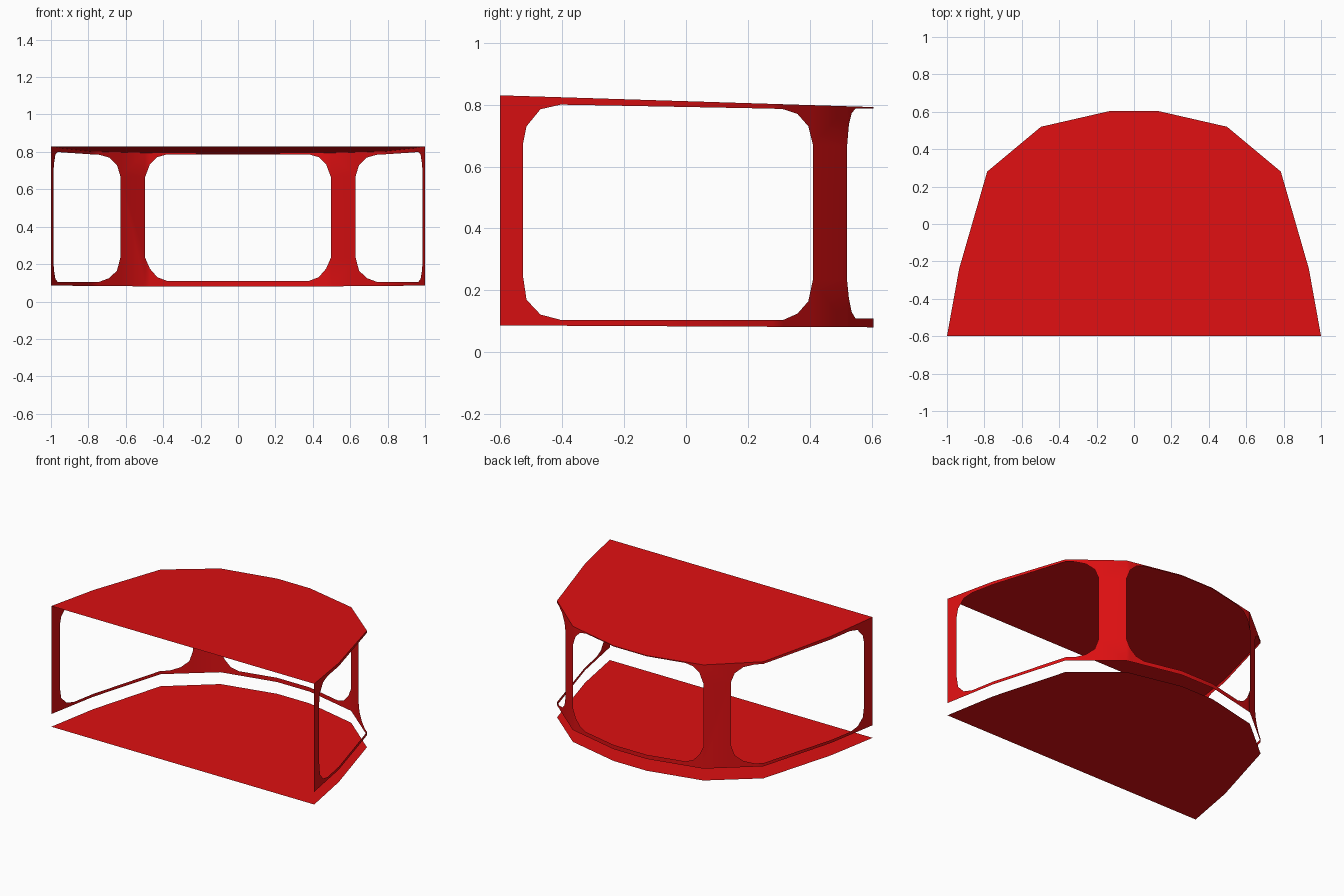
import bpy, bmesh, math

if "Cube" in bpy.data.objects:
    bpy.data.objects.remove(bpy.data.objects["Cube"])

red = bpy.data.materials.new("bright red")
red.diffuse_color = (0.73, 0.005, 0.006, 1)
red.use_nodes = True
red.node_tree.nodes["Principled BSDF"].inputs["Base Color"].default_value = red.diffuse_color

# right half of the plan outline, front corner to rear centre
HALF = [(1.0, -0.6), (0.935, -0.24), (0.785, 0.28), (0.497, 0.52), (0.125, 0.605)]


def top(y):
    return 0.83 - 0.0315 * (y + 0.6)


def bottom(y):
    return 0.087 - 0.005 * (y + 0.6)


def on_outline(y):
    """x of the right-hand outline at depth y"""
    for (x0, y0), (x1, y1) in zip(HALF, HALF[1:]):
        if y <= y1:
            return x0 + (x1 - x0) * (y - y0) / (y1 - y0)
    return HALF[-1][0]


def finish(bm, name):
    mesh = bpy.data.meshes.new(name)
    bm.to_mesh(mesh)
    bm.free()
    mesh.materials.append(red)
    obj = bpy.data.objects.new(name, mesh)
    bpy.context.collection.objects.link(obj)
    bpy.ops.object.select_all(action='DESELECT')
    obj.select_set(True)
    bpy.context.view_layer.objects.active = obj
    bpy.ops.object.shade_smooth_by_angle(angle=math.radians(40))


def sheet(name, height):
    """horizontal panel filling the outline, with a cross strip at the front"""
    bm = bmesh.new()
    xs = on_outline(-0.42)
    pts = [HALF[0], (xs, -0.42)] + HALF[1:]
    right = [bm.verts.new((x, y, height(y))) for x, y in pts]
    left = [bm.verts.new((-x, y, height(y))) for x, y in pts]
    bm.faces.new([left[0], right[0], right[1], left[1]])
    bm.faces.new(right[1:] + left[:0:-1])
    finish(bm, name)


sheet("roof", top)
sheet("floor_panel", lambda y: 0.0)

# wall stations: depth, window sill, window head (None = solid)
SIDE = [(-0.6, None, None), (-0.527, 0.25, 0.67), (-0.515, 0.17, 0.73),
        (-0.47, 0.122, 0.785), (-0.405, 0.105, 0.80), (-0.24, 0.105, 0.797),
        (0.28, 0.105, 0.787), (0.315, 0.105, 0.785), (0.36, 0.125, 0.77),
        (0.395, 0.165, 0.73), (0.41, 0.235, 0.67)]
REAR = [(0.52, 0.235, 0.665), (0.526, 0.175, 0.735), (0.535, 0.13, 0.772),
        (0.547, 0.11, 0.787), (0.605, 0.11, 0.787)]

bm = bmesh.new()


def columns(stations, sign):
    cols = []
    for y, lo, hi in stations:
        zs = [bottom(y), top(y)] if lo is None else [bottom(y), lo, hi, top(y)]
        cols.append([bm.verts.new((sign * on_outline(y), y, z)) for z in zs])
    return cols


right_side, right_rear = columns(SIDE, 1), columns(REAR, 1)
left_side, left_rear = columns(SIDE, -1), columns(REAR, -1)


def rails(cols):
    """sill and head rails above and below a window"""
    for a, b in zip(cols, cols[1:]):
        bm.faces.new([a[0], b[0], b[1], a[1]])
        bm.faces.new([a[2], b[2], b[3], a[3]])


def pillar(a, b):
    bm.faces.new(a[:1] + b + a[:0:-1])


# front pillars, side windows, rear pillars and rear window
for side, rear in ((right_side, right_rear), (left_side, left_rear)):
    pillar(side[0], side[1])
    rails(side[1:])
    pillar(side[-1], rear[0])
rails(right_rear + left_rear[::-1])
bmesh.ops.recalc_face_normals(bm, faces=bm.faces)
# keep the wall facing outwards
for f in bm.faces:
    c = f.calc_center_median()
    if f.normal.x * c.x + f.normal.y * (c.y + 0.3) < 0:
        f.normal_flip()
finish(bm, "window_frame")
